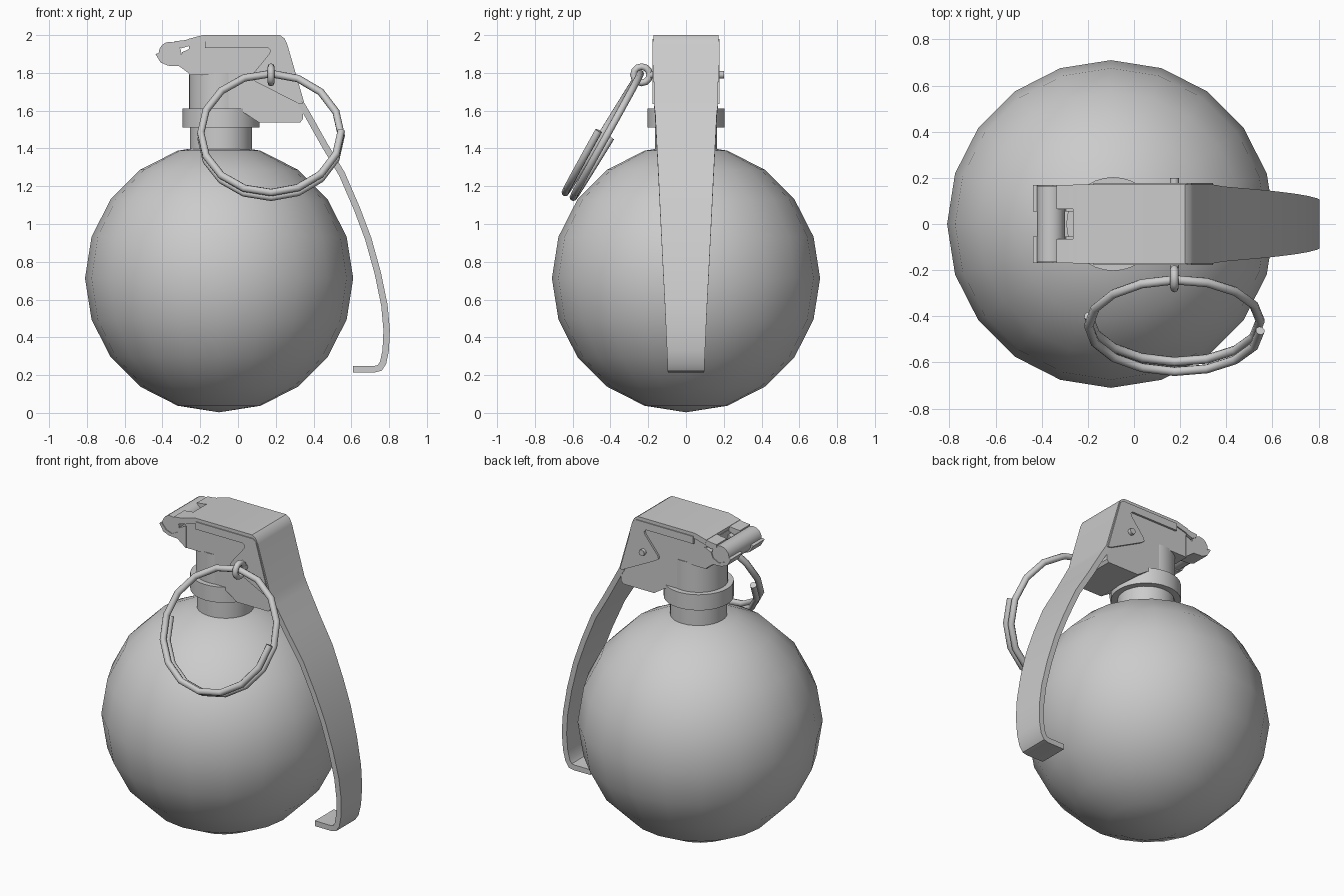
import bpy, bmesh
from math import sin, cos, pi, radians
from mathutils import Vector

if "Cube" in bpy.data.objects:
    bpy.data.objects.remove(bpy.data.objects["Cube"])


def finish(name, bm, angle=32):
    bmesh.ops.recalc_face_normals(bm, faces=bm.faces)
    me = bpy.data.meshes.new(name)
    bm.to_mesh(me)
    bm.free()
    ob = bpy.data.objects.new(name, me)
    bpy.context.collection.objects.link(ob)
    bpy.ops.object.select_all(action='DESELECT')
    ob.select_set(True)
    bpy.context.view_layer.objects.active = ob
    bpy.ops.object.shade_smooth_by_angle(angle=radians(angle))
    return ob


def lathe(name, cx, profile, n=32):
    """Closed solid of revolution about a vertical axis: (radius, z) pairs."""
    bm = bmesh.new()
    rings = [[bm.verts.new((cx + r * cos(2 * pi * i / n), r * sin(2 * pi * i / n), z))
              for i in range(n)] for r, z in profile]
    for a, b in zip(rings, rings[1:]):
        for i in range(n):
            j = (i + 1) % n
            bm.faces.new((a[i], a[j], b[j], b[i]))
    bm.faces.new(rings[0])
    bm.faces.new(rings[-1])
    return finish(name, bm)


def slab(name, outline, y0, y1):
    """Side-view outline (x, z) extruded from y0 to y1."""
    bm = bmesh.new()
    a = [bm.verts.new((x, y0, z)) for x, z in outline]
    b = [bm.verts.new((x, y1, z)) for x, z in outline]
    bm.faces.new(a)
    bm.faces.new(b)
    for i in range(len(a)):
        j = (i + 1) % len(a)
        bm.faces.new((a[i], a[j], b[j], b[i]))
    return finish(name, bm)


def strip(name, path, t):
    """Bent sheet: path of (x, z, half width), thickness t."""
    bm = bmesh.new()
    pts = [Vector((x, z)) for x, z, w in path]
    secs = []
    for i, (x, z, w) in enumerate(path):
        d0 = (pts[i] - pts[max(i - 1, 0)]).normalized()
        d1 = (pts[min(i + 1, len(pts) - 1)] - pts[i]).normalized()
        d = (d0 + d1).normalized()
        ref = d1 if d1.length else d0
        off = Vector((-d.y, d.x)) * (t / 2 / max(d.dot(ref), 0.5))
        o, n = pts[i] + off, pts[i] - off
        secs.append([bm.verts.new(c) for c in ((o.x, -w, o.y), (o.x, w, o.y),
                                               (n.x, w, n.y), (n.x, -w, n.y))])
    for a, b in zip(secs, secs[1:]):
        for k in range(4):
            m = (k + 1) % 4
            bm.faces.new((a[k], a[m], b[m], b[k]))
    bm.faces.new(secs[0])
    bm.faces.new(secs[-1])
    return finish(name, bm)


def tube(name, pts, r, cyclic=False, res=2):
    cu = bpy.data.curves.new(name, 'CURVE')
    cu.dimensions = '3D'
    cu.bevel_depth, cu.bevel_resolution, cu.use_fill_caps = r, res, True
    sp = cu.splines.new('POLY')
    sp.points.add(len(pts) - 1)
    for p, c in zip(sp.points, pts):
        p.co = (*c, 1)
    sp.use_cyclic_u = cyclic
    ob = bpy.data.objects.new(name, cu)
    bpy.context.collection.objects.link(ob)
    bpy.ops.object.select_all(action='DESELECT')
    ob.select_set(True)
    bpy.context.view_layer.objects.active = ob
    bpy.ops.object.convert(target='MESH')
    bpy.ops.object.shade_smooth_by_angle(angle=radians(50))
    return bpy.context.object


# Round body
bm = bmesh.new()
bmesh.ops.create_uvsphere(bm, u_segments=20, v_segments=10, radius=0.71)
bmesh.ops.translate(bm, verts=bm.verts, vec=(-0.1, 0, 0.713))
finish("body", bm)

# Neck, collar and round column of the fuze
lathe("neck", -0.09, [(0.165, 1.34), (0.165, 1.53)])
lathe("collar", -0.09, [(0.203, 1.512), (0.203, 1.612)])
lathe("fuze_column", -0.09, [(0.17, 1.6), (0.17, 1.8)])

# Fuze head block, with its lower nose under the lever
slab("fuze_head", [(-0.26, 1.79), (-0.14, 1.79), (-0.1, 1.77), (-0.09, 1.74), (-0.09, 1.61),
                   (0.03, 1.59), (0.11, 1.538), (0.33, 1.538), (0.343, 1.555), (0.343, 1.59),
                   (0.22, 1.975), (-0.18, 1.975), (-0.26, 1.955)], -0.165, 0.165)

# Hinge pin with cradle lugs on both sides
tube("hinge_pin", [(-0.36, -0.165, 1.905), (-0.36, 0.165, 1.905)], 0.06, res=6)
for s, side in ((1, "back"), (-1, "front")):
    slab("hinge_lug_" + side, [(-0.25, 1.79), (-0.31, 1.835), (-0.37, 1.838), (-0.41, 1.855),
                               (-0.437, 1.9), (-0.42, 1.905), (-0.39, 1.87), (-0.35, 1.855),
                               (-0.31, 1.875), (-0.295, 1.91), (-0.25, 1.93)],
         s * 0.055, s * 0.17)
    # Lever hook reaching over the pin
    slab("lever_hook_" + side, [(-0.25, 1.945), (-0.25, 1.98), (-0.29, 1.972), (-0.335, 1.968),
                                (-0.335, 1.95), (-0.3, 1.93)], s * 0.065, s * 0.17)
    # Thin lever flap folded over the head
    slab("lever_flap_" + side, [(-0.175, 1.98), (0.23, 1.98), (0.25, 1.965), (0.343, 1.635),
                                (0.325, 1.635), (0.09, 1.755), (0.07, 1.77), (0.075, 1.79),
                                (0.165, 1.9), (0.172, 1.918), (0.16, 1.933), (-0.175, 1.933)],
         s * 0.155, s * 0.178)

# Safety lever: flat top, slope, long curved arm, inturned tip
strip("safety_lever", [(-0.26, 1.963, 0.172), (-0.18, 1.984, 0.172), (0.215, 1.984, 0.172),
                       (0.232, 1.972, 0.172), (0.245, 1.945, 0.172), (0.335, 1.635, 0.17),
                       (0.37, 1.575, 0.163), (0.46, 1.415, 0.155), (0.55, 1.265, 0.147),
                       (0.63, 1.08, 0.138), (0.69, 0.92, 0.13), (0.74, 0.74, 0.121),
                       (0.775, 0.57, 0.112), (0.787, 0.44, 0.106), (0.782, 0.33, 0.101),
                       (0.768, 0.265, 0.098), (0.75, 0.238, 0.097), (0.725, 0.232, 0.096),
                       (0.61, 0.232, 0.095)], 0.034)

# Cotter pin and its eye
tube("cotter_pin", [(0.175, -0.19, 1.79), (0.175, 0.2, 1.79)], 0.02)
tube("pin_eye", [(0.175, -0.235 + 0.043 * cos(k * pi / 6), 1.79 + 0.043 * sin(k * pi / 6))
                 for k in range(12)], 0.018, cyclic=True)

# Split pull ring: one and a half turns of tilted coil
down = Vector((0, -0.505, -0.863))
normal = Vector((0, -0.863, 0.505))
centre = Vector((0.175, -0.43, 1.475))
coil = []
for k in range(25):
    a = pi + k * pi / 8
    coil.append(centre + Vector((0.372 * cos(a), 0, 0)) - down * (0.372 * sin(a))
                + normal * (0.037 * (k / 12 - 1)))
tube("pull_ring", coil, 0.02)
